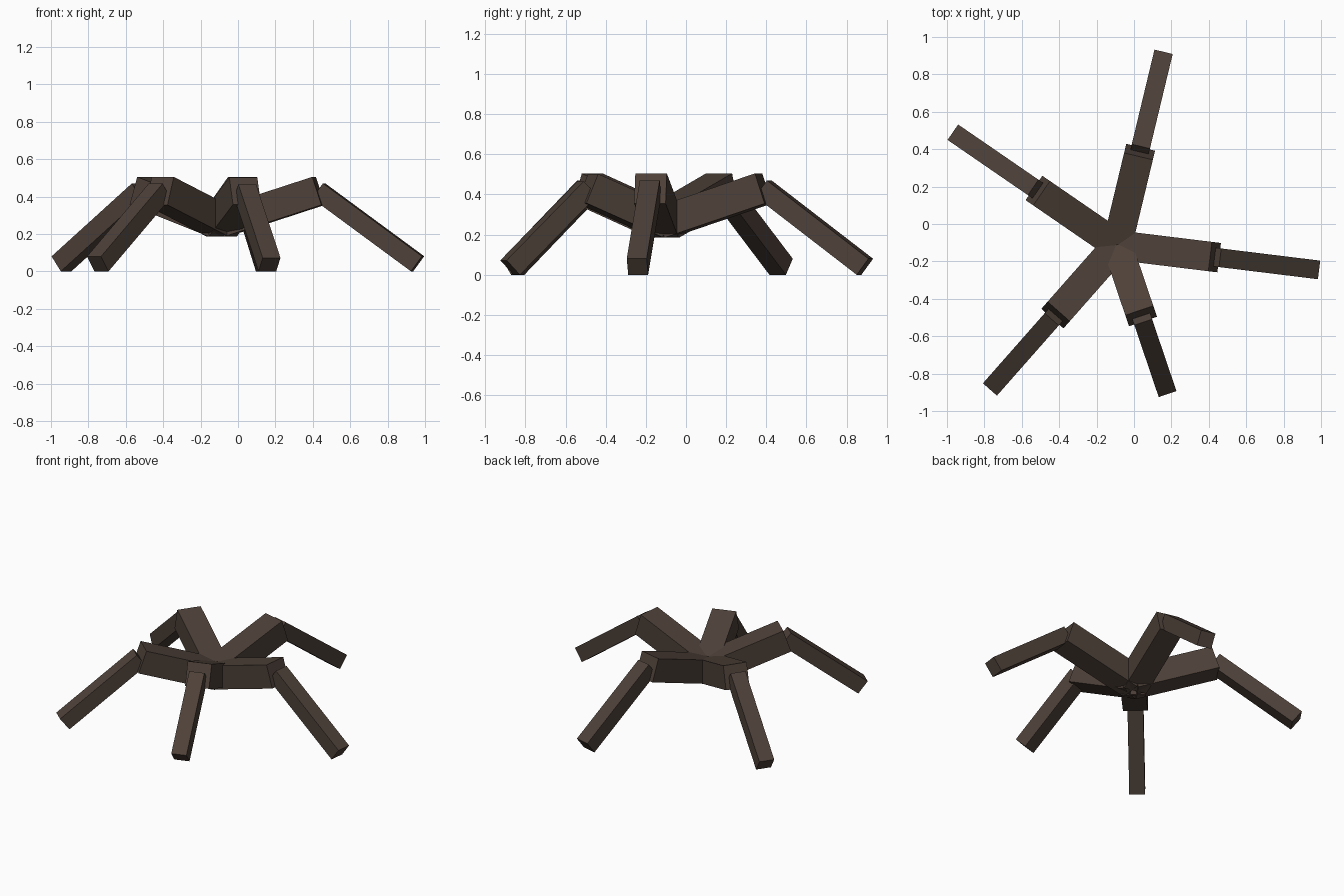
import bpy
from math import cos, sin, radians, atan2
from mathutils import Vector, Matrix

if "Cube" in bpy.data.objects:
    bpy.data.objects.remove(bpy.data.objects["Cube"])

mat = bpy.data.materials.new("dark_brown")
mat.diffuse_color = (0.075, 0.052, 0.04, 1)
mat.use_nodes = True
mat.node_tree.nodes["Principled BSDF"].inputs["Base Color"].default_value = mat.diffuse_color

HUB = Vector((-0.09, -0.113, 0.26))   # point where all upper legs start
KNEE_Z = 0.43


def beam(name, a, b, yaw, width):
    """Square beam from a to b, kept upright in the leg's vertical plane."""
    d = b - a
    x = d.normalized()
    y = Vector((-sin(yaw), cos(yaw), 0))
    z = x.cross(y)
    rot = Matrix((x, y, z)).transposed().to_4x4()
    bpy.ops.mesh.primitive_cube_add(size=1)
    ob = bpy.context.object
    ob.name = name
    ob.data.materials.append(mat)
    ob.data.transform(Matrix.Diagonal((d.length, width, width, 1)))
    ob.matrix_world = Matrix.Translation((a + b) / 2) @ rot


# name, direction in degrees, knee radius, foot radius
legs = [
    ("right", -7.0, 0.525, 1.058),
    ("back", 76.5, 0.513, 1.033),
    ("back_left", 145.5, 0.515, 1.036),
    ("front_left", 228.6, 0.498, 0.998),
    ("front", -71.3, 0.400, 0.806),
]

for name, deg, knee_r, foot_r in legs:
    yaw = radians(deg)
    out = Vector((cos(yaw), sin(yaw), 0))
    pitch = atan2(KNEE_Z - 0.04, foot_r - knee_r)
    knee = HUB + out * knee_r
    knee.z = KNEE_Z
    foot = HUB + out * foot_r
    foot.z = 0.05 * cos(pitch)        # lower corner rests on the floor
    beam(name + "_upper_leg", HUB, knee, yaw, 0.158)
    beam(name + "_lower_leg", knee, foot, yaw, 0.1)
